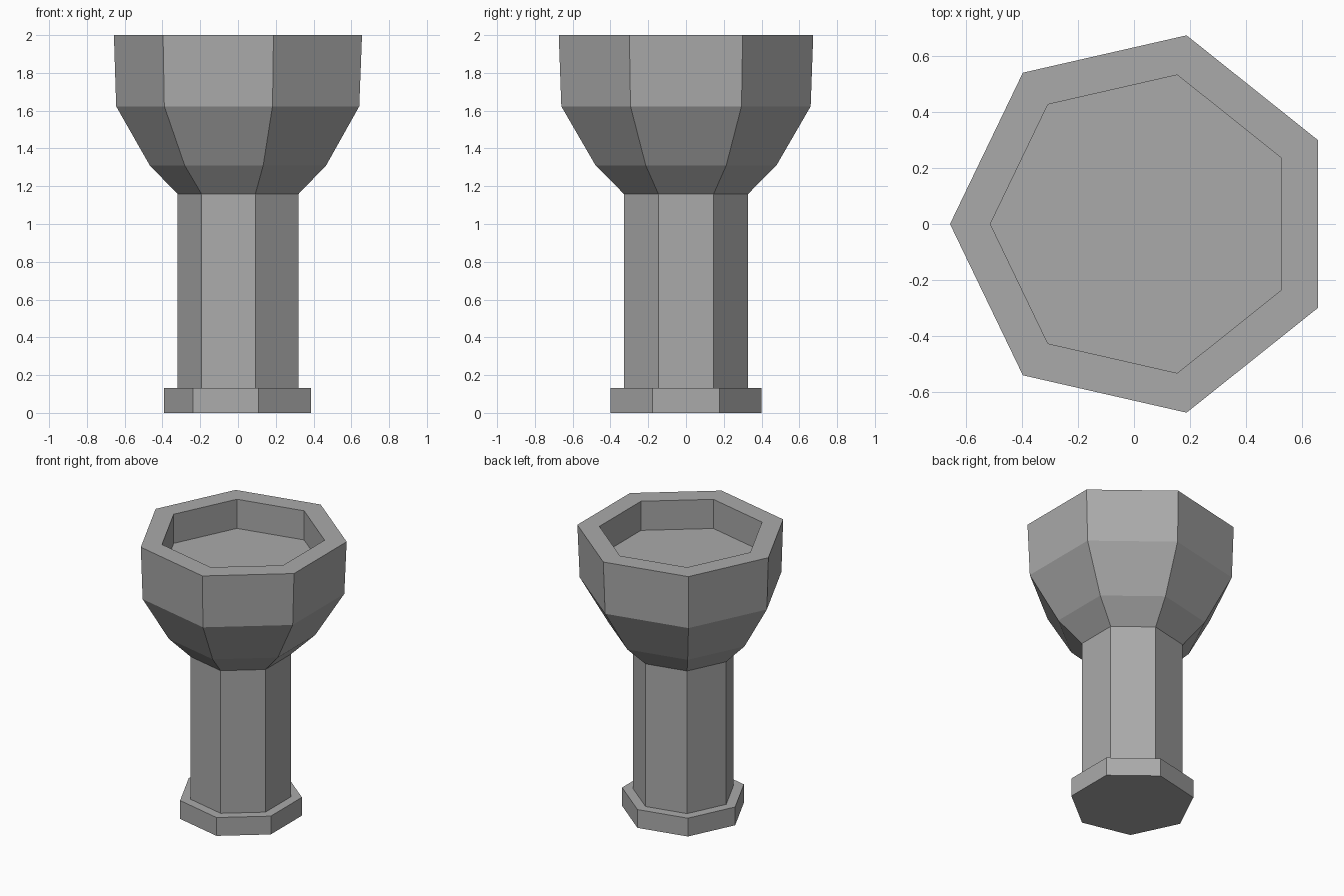
import bpy, bmesh, math

if "Cube" in bpy.data.objects:
    bpy.data.objects.remove(bpy.data.objects["Cube"])

SIDES = 7

stone = bpy.data.materials.new("plain_grey")
stone.diffuse_color = (0.4, 0.4, 0.4, 1.0)
stone.use_nodes = True
stone.node_tree.nodes["Principled BSDF"].inputs["Base Color"].default_value = stone.diffuse_color


def lathe(name, profile):
    """Seven-sided solid from (radius, height, axis x) rings, capped at both ends."""
    bm = bmesh.new()
    rings = []
    for r, z, cx in profile:
        ring = []
        for i in range(SIDES):
            a = math.pi + i * 2 * math.pi / SIDES
            ring.append(bm.verts.new((cx + r * math.cos(a), r * math.sin(a), z)))
        rings.append(ring)
    for low, high in zip(rings, rings[1:]):
        for i in range(SIDES):
            j = (i + 1) % SIDES
            bm.faces.new((low[i], low[j], high[j], high[i]))
    bm.faces.new(list(reversed(rings[0])))
    bm.faces.new(rings[-1])
    bmesh.ops.recalc_face_normals(bm, faces=bm.faces)
    mesh = bpy.data.meshes.new(name)
    bm.to_mesh(mesh)
    bm.free()
    mesh.materials.append(stone)
    obj = bpy.data.objects.new(name, mesh)
    bpy.context.collection.objects.link(obj)
    return obj


# One continuous pedestal: foot plate, shaft, flared bowl, rim and sunken floor
lathe("pedestal_bowl", [
    (0.409, 0.0, 0.017),
    (0.409, 0.132, 0.017),
    (0.338, 0.132, 0.017),
    (0.338, 1.16, 0.017),
    (0.491, 1.31, 0.024),
    (0.677, 1.623, 0.032),
    (0.691, 2.0, 0.034),
    (0.546, 2.0, 0.033),
    (0.546, 1.79, 0.033),
])
